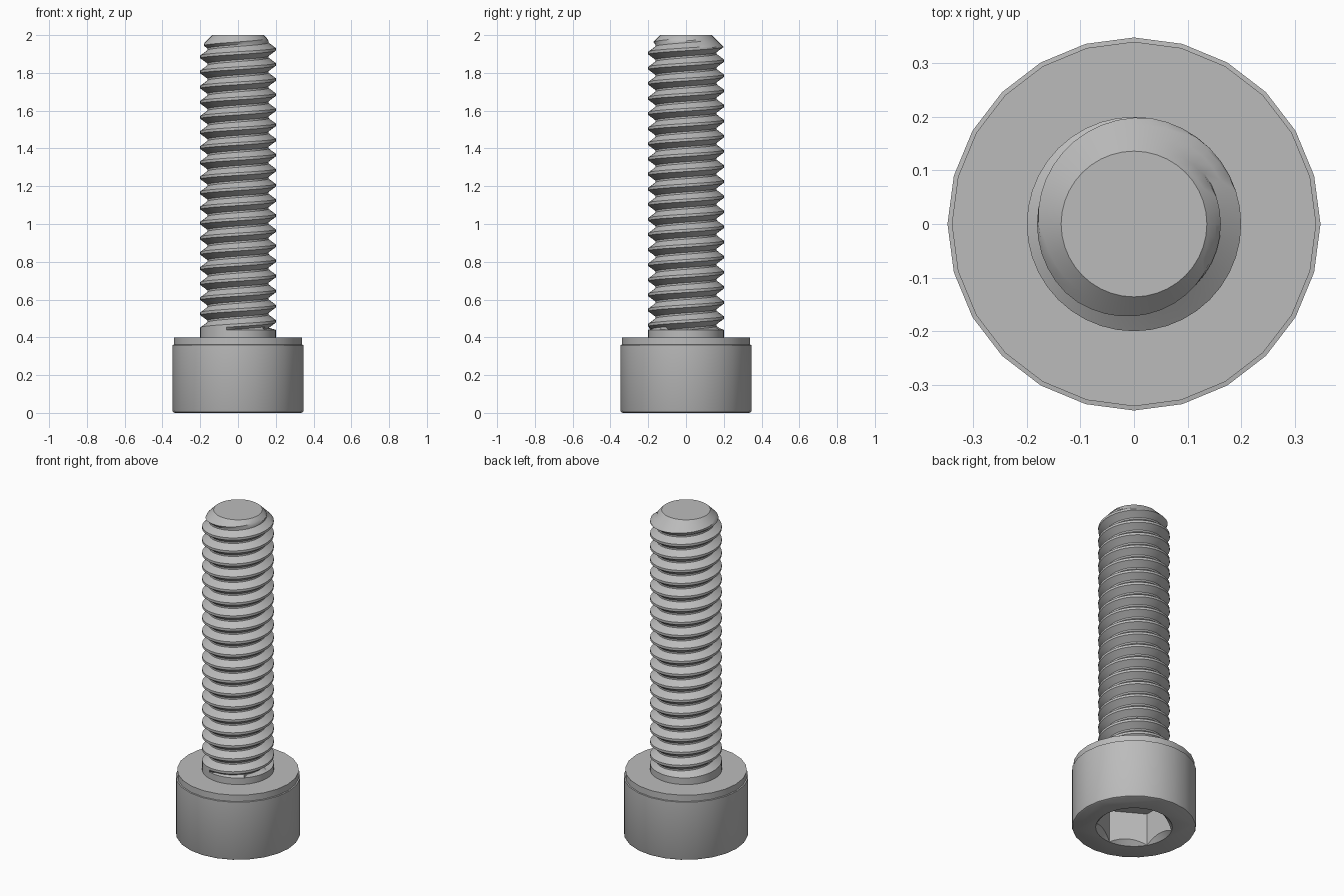
import bpy, bmesh, math

if "Cube" in bpy.data.objects:
    bpy.data.objects.remove(bpy.data.objects["Cube"])

steel = bpy.data.materials.new("steel grey")
steel.diffuse_color = (0.5, 0.5, 0.5, 1)
steel.use_nodes = True
steel.node_tree.nodes["Principled BSDF"].inputs["Base Color"].default_value = steel.diffuse_color


def make_object(name, bm):
    bmesh.ops.remove_doubles(bm, verts=bm.verts, dist=1e-4)
    bmesh.ops.recalc_face_normals(bm, faces=bm.faces)
    mesh = bpy.data.meshes.new(name)
    bm.to_mesh(mesh)
    bm.free()
    mesh.materials.append(steel)
    obj = bpy.data.objects.new(name, mesh)
    bpy.context.collection.objects.link(obj)
    return obj


def activate(obj):
    bpy.ops.object.select_all(action='DESELECT')
    obj.select_set(True)
    bpy.context.view_layer.objects.active = obj


def lathe(name, profile, sides, turn=0.0):
    """Closed solid of revolution from (radius, z) points."""
    bm = bmesh.new()
    rings = [[bm.verts.new((r * math.cos(turn + math.tau * j / sides),
                            r * math.sin(turn + math.tau * j / sides), z))
              for j in range(sides)] for r, z in profile]
    for a, b in zip(rings, rings[1:]):
        for j in range(sides):
            k = (j + 1) % sides
            bm.faces.new((a[j], a[k], b[k], b[j]))
    bm.faces.new(rings[0])
    bm.faces.new(rings[-1])
    return make_object(name, bm)


# Cylindrical head with rounded lower rim and a small step near the shank
head = lathe("head", [(0.336, 0), (0.344, 0.004), (0.348, 0.012),
                      (0.348, 0.36), (0.340, 0.361), (0.340, 0.40)], 24)

# Hex socket with a conical lead-in, cut into the underside
socket = lathe("socket_cutter", [(0.213, -0.1), (0.213, 0.2)], 6, math.pi / 6)
lead_in = lathe("lead_in_cutter", [(0.264, -0.05), (0.15, 0.064)], 48)
for cutter in (socket, lead_in):
    cutter.hide_render = True
    activate(head)
    mod = head.modifiers.new("cut", 'BOOLEAN')
    mod.operation = 'DIFFERENCE'
    mod.solver = 'EXACT'
    mod.object = cutter
    bpy.ops.object.modifier_apply(modifier=mod.name)
    bpy.data.objects.remove(cutter)

# Threaded shank: a helical profile with a plain collar and a chamfered tip
PITCH, CREST, ROOT, SIDES = 0.08, 0.2, 0.162, 40
Z_BASE, Z_START, Z_TOP, TIP = 0.395, 0.44, 2.0, 0.136
tooth = [(0.0, ROOT), (0.12, ROOT), (0.30, (ROOT + CREST) / 2), (0.47, CREST),
         (0.56, CREST), (0.65, CREST), (0.82, (ROOT + CREST) / 2)]


def thread_point(turn, u, r, j):
    z = Z_START + PITCH * (turn + u + j / SIDES)
    if z <= Z_START:
        z, r = Z_START, CREST
    z = min(z, Z_TOP)
    r = min(r, TIP + Z_TOP - z)
    a = math.tau * j / SIDES
    return r * math.cos(a), r * math.sin(a), z


bm = bmesh.new()
turns = range(-2, int((Z_TOP - Z_START) / PITCH) + 3)
rows = [[bm.verts.new(thread_point(t, u, r, j)) for j in range(SIDES + 1)]
        for t in turns for u, r in tooth]
for a, b in zip(rows, rows[1:]):
    for j in range(SIDES):
        bm.faces.new((a[j], a[j + 1], b[j + 1], b[j]))
bmesh.ops.remove_doubles(bm, verts=bm.verts, dist=1e-4)
bmesh.ops.dissolve_degenerate(bm, edges=bm.edges, dist=1e-5)
# Plain collar down into the head, then close both ends
rim = [e for e in bm.edges if e.is_boundary
       and all(v.co.z < Z_START + 1e-3 for v in e.verts)]
new = bmesh.ops.extrude_edge_only(bm, edges=rim)["geom"]
for v in new:
    if isinstance(v, bmesh.types.BMVert):
        v.co.z = Z_BASE
bmesh.ops.holes_fill(bm, edges=[e for e in bm.edges if e.is_boundary], sides=0)
shank = make_object("threaded_shank", bm)

for obj in (head, shank):
    activate(obj)
    bpy.ops.object.shade_smooth_by_angle(angle=math.radians(30))
